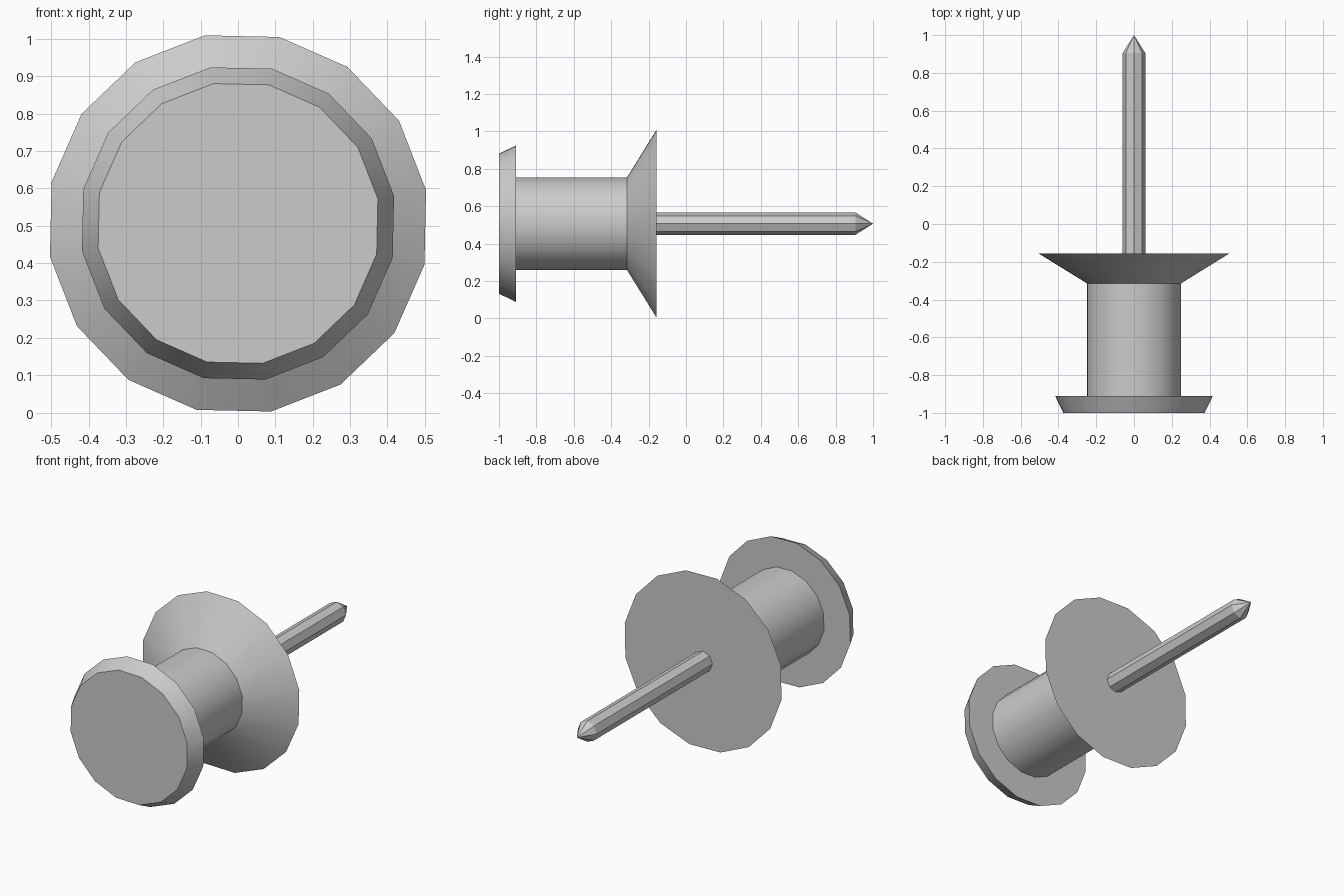
import bpy, bmesh
from math import sin, cos, radians, tau

if "Cube" in bpy.data.objects:
    bpy.data.objects.remove(bpy.data.objects["Cube"])

CENTRE_Z = 0.506


def lathe(name, profile, sides, phase):
    """Closed solid turned about the y axis; profile is (y, radius) pairs."""
    bm = bmesh.new()
    rings = []
    for y, r in profile:
        if r == 0:
            rings.append([bm.verts.new((0, y, CENTRE_Z))])
            continue
        angles = [phase + tau * i / sides for i in range(sides)]
        rings.append([bm.verts.new((r * cos(a), y, CENTRE_Z + r * sin(a))) for a in angles])
    for a, b in zip(rings, rings[1:]):
        for i in range(sides):
            j = (i + 1) % sides
            if len(b) == 1:
                bm.faces.new((a[i], a[j], b[0]))
            else:
                bm.faces.new((a[i], a[j], b[j], b[i]))
    # Flat end caps
    for ring in (rings[0], rings[-1]):
        if len(ring) > 1:
            bm.faces.new(ring)
    bmesh.ops.recalc_face_normals(bm, faces=bm.faces)
    mesh = bpy.data.meshes.new(name)
    bm.to_mesh(mesh)
    bm.free()
    obj = bpy.data.objects.new(name, mesh)
    bpy.context.collection.objects.link(obj)
    bpy.context.view_layer.objects.active = obj
    obj.select_set(True)
    bpy.ops.object.shade_smooth_by_angle(angle=radians(28))
    obj.select_set(False)
    return obj


# Spool-shaped grip: bevelled head, straight barrel, flared collar
lathe("pin_grip", [(-1.0, 0.38), (-0.91, 0.424), (-0.91, 0.252),
                   (-0.315, 0.252), (-0.157, 0.511)], 16, radians(10))

# Octagonal needle with a pointed tip
lathe("pin_needle", [(-0.16, 0.06), (0.905, 0.06), (1.0, 0)], 8, 0)
